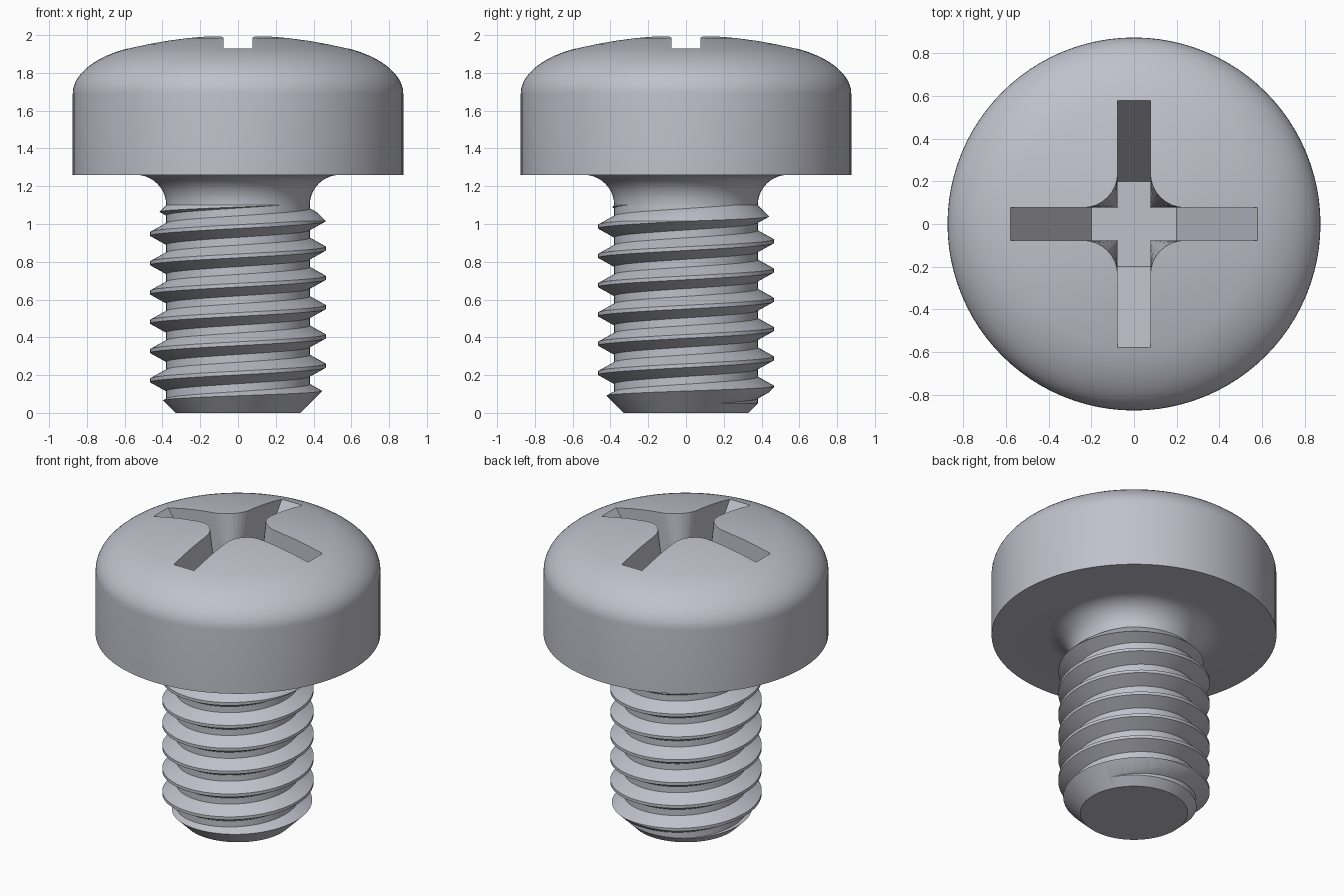
import bpy, bmesh, math
from mathutils import Vector

if "Cube" in bpy.data.objects:
    bpy.data.objects.remove(bpy.data.objects["Cube"], do_unlink=True)

SEG = 96
steel = bpy.data.materials.new("light_steel")
steel.use_nodes = True
COLOR = (0.53, 0.53, 0.60, 1)
steel.diffuse_color = COLOR
steel.node_tree.nodes["Principled BSDF"].inputs["Base Color"].default_value = COLOR


def make_object(name, bm):
    bmesh.ops.recalc_face_normals(bm, faces=bm.faces)
    mesh = bpy.data.meshes.new(name)
    bm.to_mesh(mesh)
    bm.free()
    mesh.materials.append(steel)
    obj = bpy.data.objects.new(name, mesh)
    bpy.context.collection.objects.link(obj)
    return obj


def lathe(name, profile):
    """Revolve (radius, z) points; the first and last lie on the axis."""
    bm = bmesh.new()
    start = bm.verts.new((0, 0, profile[0][1]))
    end = bm.verts.new((0, 0, profile[-1][1]))
    rings = []
    for r, z in profile[1:-1]:
        rings.append([bm.verts.new((r * math.cos(a), r * math.sin(a), z))
                      for a in (2 * math.pi * j / SEG for j in range(SEG))])
    for j in range(SEG):
        k = (j + 1) % SEG
        bm.faces.new((start, rings[0][k], rings[0][j]))
        bm.faces.new((end, rings[-1][j], rings[-1][k]))
        for a, b in zip(rings, rings[1:]):
            bm.faces.new((a[j], a[k], b[k], b[j]))
    return make_object(name, bm)


def boolean(obj, cutter, operation):
    """Apply a boolean, remove the helper and smooth by angle."""
    cutter.hide_render = True
    mod = obj.modifiers.new("cut", 'BOOLEAN')
    mod.operation = operation
    mod.solver = 'EXACT'
    mod.object = cutter
    bpy.ops.object.select_all(action='DESELECT')
    bpy.context.view_layer.objects.active = obj
    obj.select_set(True)
    bpy.ops.object.modifier_apply(modifier=mod.name)
    bpy.data.objects.remove(cutter, do_unlink=True)
    bpy.ops.object.shade_smooth_by_angle(angle=math.radians(28))


# Head: neck fillet, flat underside, straight rim, rounded shoulder, dome
def bezier(p, t):
    return sum((Vector(q) * c * t ** i * (1 - t) ** (3 - i)
                for i, (q, c) in enumerate(zip(p, (1, 3, 3, 1)))), Vector((0, 0)))


profile = [(0, 1.10)]
for i in range(11):
    a = math.radians(180 - 9 * i)
    profile.append((0.54 + 0.16 * math.cos(a), 1.10 + 0.16 * math.sin(a)))
profile.append((0.875, 1.26))
shoulder = [(0.875, 1.69), (0.875, 1.80), (0.74, 1.892), (0.58, 1.93)]
profile += [tuple(bezier(shoulder, i / 14)) for i in range(15)]
profile += [(r, 2.0 - 0.07 * (r / 0.58) ** 2) for r in (0.48, 0.38, 0.28, 0.18, 0.08, 0)]
head = lathe("head", profile)

# Cross recess: sloping arms with inner corners that round off towards the top
W = 0.077


def cross_section(bm, z, length, radius):
    verts = []
    for q in range(4):
        pts = [(length, -W), (length, W)]
        for i in range(9):
            a = math.radians(270 - 90 * i / 8)
            pts.append((W + radius * (1 + math.cos(a)), W + radius * (1 + math.sin(a))))
        c, s = ((1, 0), (0, 1), (-1, 0), (0, -1))[q]
        verts += [bm.verts.new((c * x - s * y, s * x + c * y, z)) for x, y in pts]
    return verts


FLOOR, TOP = 1.40, 2.10
slope = (0.58 - 0.20) / (1.93 - FLOOR)
bm = bmesh.new()
low = cross_section(bm, FLOOR, 0.20, 0.004)
high = cross_section(bm, TOP, 0.20 + slope * (TOP - FLOOR), 0.19)
for i in range(len(low)):
    k = (i + 1) % len(low)
    bm.faces.new((low[i], low[k], high[k], high[i]))
bm.faces.new(low[::-1])
bm.faces.new(high)
bmesh.ops.triangulate(bm, faces=bm.faces)
boolean(head, make_object("recess_cutter", bm), 'DIFFERENCE')

# Threaded shank: a right-handed helical ridge around the core
PITCH, ROOT, CREST, TURNS = 0.155, 0.38, 0.465, 11
TOOTH = [(ROOT, -0.057), (CREST, -0.01), (CREST, 0.01), (ROOT, 0.057)]
bm = bmesh.new()
cols = []
for j in range(SEG):
    a = 2 * math.pi * j / SEG
    column = []
    for k in range(TURNS + (j == 0)):
        for r, dz in TOOTH:
            z = 0.25 + PITCH * (j / SEG + k - 4) + dz
            column.append(bm.verts.new((r * math.cos(a), r * math.sin(a), z)))
    cols.append(column)
for j in range(SEG):
    # the last column joins the first one turn higher
    nxt = cols[j + 1] if j < SEG - 1 else cols[0][4:]
    for i in range(4 * TURNS - 1):
        bm.faces.new((cols[j][i], nxt[i], nxt[i + 1], cols[j][i + 1]))
ends = [e for e in bm.edges if e.is_boundary]
bottom, top = bm.verts.new((0, 0, -0.5)), bm.verts.new((0, 0, 1.6))
for e in ends:
    bm.faces.new((e.verts[0], e.verts[1], bottom if e.verts[0].co.z < 0.5 else top))
shank = make_object("threaded_shank", bm)

# Trim the thread to a chamfered envelope
envelope = lathe("shank_envelope", [(0, 0), (0.33, 0), (0.475, 0.145), (0.475, 1.005),
                                    (0.375, 1.105), (0, 1.105)])
boolean(shank, envelope, 'INTERSECT')
